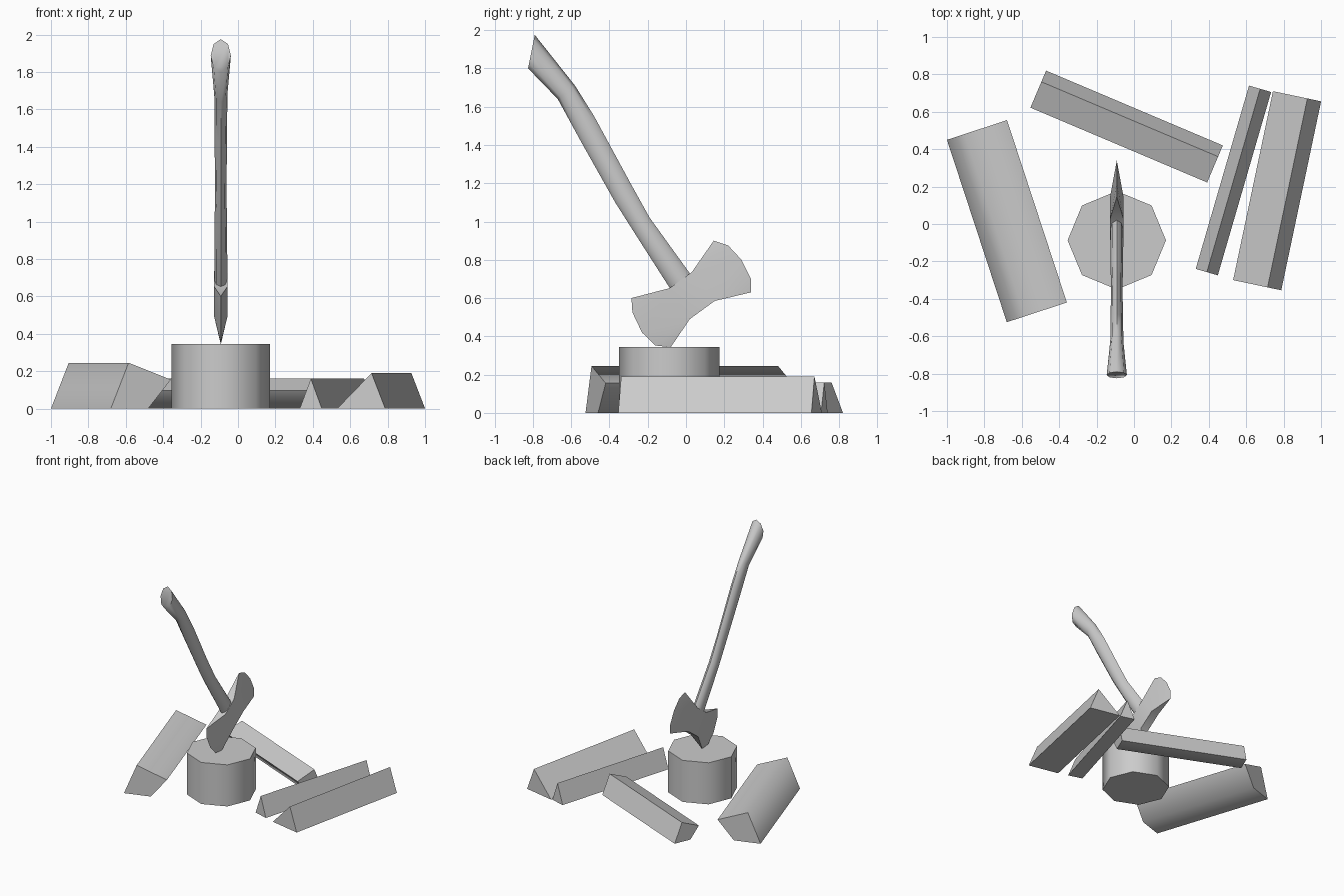
import bpy, bmesh, math
from mathutils import Vector

if "Cube" in bpy.data.objects:
    bpy.data.objects.remove(bpy.data.objects["Cube"], do_unlink=True)

grey = bpy.data.materials.new("plain_grey")
grey.use_nodes = True
grey.diffuse_color = (0.6, 0.6, 0.6, 1)
grey.node_tree.nodes["Principled BSDF"].inputs["Base Color"].default_value = (0.6, 0.6, 0.6, 1)

CX = -0.092  # shared centre line of axe and chopping block


def make(name, verts, faces, angle):
    """Mesh object with outward normals and angle-limited smoothing."""
    mesh = bpy.data.meshes.new(name)
    mesh.from_pydata([tuple(v) for v in verts], [], faces)
    bm = bmesh.new()
    bm.from_mesh(mesh)
    bmesh.ops.recalc_face_normals(bm, faces=bm.faces)
    bm.to_mesh(mesh)
    bm.free()
    mesh.materials.append(grey)
    obj = bpy.data.objects.new(name, mesh)
    bpy.context.collection.objects.link(obj)
    bpy.ops.object.select_all(action='DESELECT')
    obj.select_set(True)
    bpy.context.view_layer.objects.active = obj
    bpy.ops.object.shade_smooth_by_angle(angle=math.radians(angle))


def loft(name, rings, angle):
    """Skin a list of equal rings and cap both ends."""
    n = len(rings[0])
    faces = [[r * n + i, r * n + (i + 1) % n, (r + 1) * n + (i + 1) % n, (r + 1) * n + i]
             for r in range(len(rings) - 1) for i in range(n)]
    last = (len(rings) - 1) * n
    faces += [list(range(n)), list(range(last, last + n))]
    make(name, [v for ring in rings for v in ring], faces, angle)


def split_log(name, start, end, section):
    """Extrude a cross-section of (sideways, height) points along the ground."""
    a, b = Vector((*start, 0)), Vector((*end, 0))
    d = (b - a).normalized()
    side = Vector((-d.y, d.x, 0))
    loft(name, [[p + side * u + Vector((0, 0, z)) for u, z in section] for p in (a, b)], 89)


# Chopping block
def octagon(z):
    return [(CX + 0.263 * math.cos(i * math.pi / 4), -0.087 + 0.263 * math.sin(i * math.pi / 4), z)
            for i in range(8)]


loft("chopping_block", [octagon(0), octagon(0.345)], 50)

# Split firewood
split_log("left_front_log", (-1.0, 0.45), (-0.68, -0.525),
          [(0, 0), (0.1, 0.245), (0.338, 0.155), (0.21, 0)])
split_log("back_log", (0.475, 0.42), (-0.47, 0.82),
          [(0, 0), (0.065, 0.16), (0.215, 0.098), (0.14, 0)])
split_log("inner_log", (0.615, 0.74), (0.33, -0.24), [(0, 0), (0.062, 0.16), (0.123, 0)])
split_log("outer_log", (0.743, 0.71), (0.53, -0.3), [(0, 0), (0.188, 0.19), (0.263, 0)])

# Axe handle: upper edge, lower edge (y, z) and half width
stations = [((-0.79, 1.975), (-0.825, 1.80), 0.054),
            ((-0.58, 1.71), (-0.67, 1.64), 0.035),
            ((-0.48, 1.55), (-0.55, 1.42), 0.034),
            ((-0.29, 1.20), (-0.37, 1.10), 0.03),
            ((-0.19, 1.02), (-0.275, 0.95), 0.034),
            ((0.03, 0.715), (-0.08, 0.645), 0.035),
            ((0.06, 0.66), (-0.04, 0.60), 0.03)]
rings = []
for top, low, half in stations:
    t, l = Vector((CX, *top)), Vector((CX, *low))
    mid, arm = (t + l) / 2, (t - l) / 2
    rings.append([mid + arm * math.cos(i * math.pi / 4)
                  + Vector((half * math.sin(i * math.pi / 4), 0, 0)) for i in range(8)])
loft("axe_handle", rings, 65)

# Double-bladed axe head: thick cheeks tapering to two curved edges
front_edge = [(-0.285, 0.60), (-0.28, 0.525), (-0.23, 0.42), (-0.16, 0.352), (-0.08, 0.343)]
back_edge = [(0.145, 0.90), (0.22, 0.875), (0.29, 0.80), (0.34, 0.70), (0.34, 0.63)]
cheeks = [(-0.085, 0.652), (0.03, 0.735), (0.15, 0.585), (0.02, 0.49)]
verts = [Vector((CX + s * 0.035, *c)) for s in (-1, 1) for c in cheeks]
faces = [[0, 1, 2, 3], [4, 5, 6, 7], [0, 1, 5, 4], [3, 2, 6, 7]]
for edge, top, low in ((front_edge, 0, 3), (back_edge, 1, 2)):
    base = len(verts)
    verts += [Vector((CX, *p)) for p in edge]
    for k in (0, 4):
        faces += [[top + k, base + i, base + i + 1] for i in range(2)]
        faces += [[low + k, base + i, base + i + 1] for i in range(2, 4)]
        faces.append([top + k, low + k, base + 2])
    faces += [[top, top + 4, base], [low, low + 4, base + 4]]
make("axe_head", verts, faces, 35)
